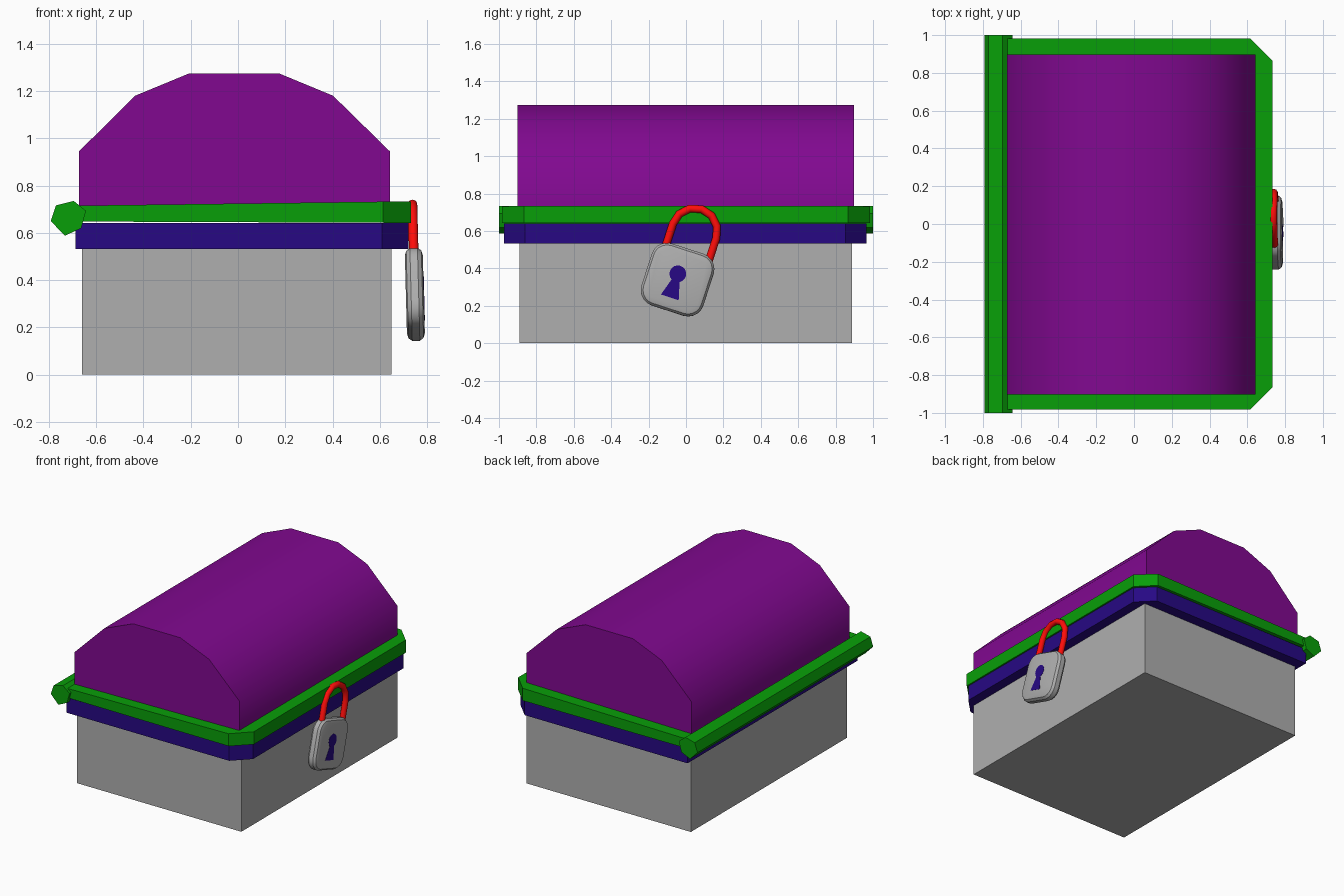
import bpy, bmesh
from math import sin, cos, pi, radians
from mathutils import Matrix, Vector

if "Cube" in bpy.data.objects:
    bpy.data.objects.remove(bpy.data.objects["Cube"])


def material(name, rgb):
    m = bpy.data.materials.new(name)
    m.diffuse_color = (*rgb, 1)
    m.use_nodes = True
    m.node_tree.nodes["Principled BSDF"].inputs["Base Color"].default_value = m.diffuse_color
    return m


purple = material("purple", (0.22, 0.0027, 0.28))
green = material("green", (0.0025, 0.345, 0.0025))
blue = material("blue", (0.02, 0.0026, 0.23))
red = material("red", (1.0, 0.004, 0.003))
grey = material("grey", (0.427, 0.427, 0.427))


def loft(name, rings, mat, smooth=None):
    """Skin a list of equal-length point rings and cap both ends."""
    bm = bmesh.new()
    vs = [[bm.verts.new(p) for p in ring] for ring in rings]
    n = len(rings[0])
    for a, b in zip(vs, vs[1:]):
        for i in range(n):
            j = (i + 1) % n
            bm.faces.new((a[i], a[j], b[j], b[i]))
    bm.faces.new(vs[0])
    bm.faces.new(vs[-1])
    bmesh.ops.recalc_face_normals(bm, faces=bm.faces)
    me = bpy.data.meshes.new(name)
    bm.to_mesh(me)
    bm.free()
    ob = bpy.data.objects.new(name, me)
    bpy.context.collection.objects.link(ob)
    me.materials.append(mat)
    if smooth:
        bpy.ops.object.select_all(action='DESELECT')
        ob.select_set(True)
        bpy.context.view_layer.objects.active = ob
        bpy.ops.object.shade_smooth_by_angle(angle=radians(smooth))
    return ob


def along_y(name, profile, y0, y1, mat, smooth=None):
    return loft(name, [[(x, y, z) for x, z in profile] for y in (y0, y1)], mat, smooth)


# chest body
box = [(-0.66, -0.89), (0.65, -0.89), (0.65, 0.887), (-0.66, 0.887)]
loft("chest_body", [[(x, y, z) for x, y in box] for z in (0, 0.6)], grey)

# domed lid
dome = [(-0.672, 0.68), (-0.672, 0.945), (-0.435, 1.18), (-0.205, 1.275),
        (0.172, 1.275), (0.402, 1.18), (0.642, 0.945), (0.642, 0.68)]
along_y("lid", dome, -0.902, 0.897, purple, 60)


# rims with clipped front corners
def rim_outline(x0, x1, y0, y1, c):
    return [(x0, y0), (x1 - c, y0), (x1, y0 + c), (x1, y1 - c), (x1 - c, y1), (x0, y1)]


low = rim_outline(-0.688, 0.722, -0.972, 0.965, 0.112)
loft("lower_rim", [[(x, y, z) for x, y in low] for z in (0.532, 0.641)], blue)
up = rim_outline(-0.688, 0.732, -0.983, 0.983, 0.118)
loft("upper_rim", [[(x, y, z + s * (x + 0.688)) for x, y in up]
                   for z, s in ((0.648, -0.004), (0.715, 0.013))], green)

# hinge rod
hexagon = [(-0.792, 0.65), (-0.77, 0.716), (-0.695, 0.735),
           (-0.643, 0.693), (-0.663, 0.62), (-0.732, 0.588)]
along_y("hinge_rod", hexagon, -1, 1, green)

# padlock frame: local x = right, y = up, z = outward from the chest
t, lean = radians(18), radians(1.5)
place = (Matrix.Translation((0.748, -0.045, 0.34)) @ Matrix.Rotation(-lean, 4, 'Y')
         @ Matrix.Rotation(-t, 4, 'X')
         @ Matrix(((0, 0, 1, 0), (1, 0, 0, 0), (0, 1, 0, 0), (0, 0, 0, 1))))


def rounded_square(half, r, z):
    pts = []
    for k in range(4):
        a0 = k * pi / 2
        cx = (half - r) * (1 if k in (0, 3) else -1)
        cy = (half - r) * (1 if k in (0, 1) else -1)
        for i in range(6):
            a = a0 + i * pi / 10
            pts.append((cx + r * cos(a), cy + r * sin(a), z))
    return pts


# padlock body
sections = [(0.142, -0.038), (0.162, -0.032), (0.174, -0.016),
            (0.174, 0.016), (0.162, 0.032), (0.142, 0.038)]
lock = loft("padlock_body", [rounded_square(h, h - 0.088, z) for h, z in sections], grey, 30)
lock.matrix_world = place

# keyhole
hole = [(-0.008 + 0.045 * cos(a), 0.029 + 0.045 * sin(a))
        for a in [radians(-60 + 300 * i / 14) for i in range(15)]]
hole += [(-0.06, -0.104), (0.04, -0.104)]
key = loft("keyhole", [[(x, y, z) for x, y in hole] for z in (0.03, 0.0395)], blue)
key.matrix_world = place

# shackle
mid, arm = 0.006, 0.122
path = [(mid - arm, 0.12)] + [(mid - arm * cos(pi * i / 6), 0.276 + arm * sin(pi * i / 6))
                              for i in range(7)] + [(mid + arm, 0.12)]
rings = []
for i, p in enumerate(path):
    d = Vector(path[min(i + 1, len(path) - 1)]) - Vector(path[max(i - 1, 0)])
    d.normalize()
    rings.append([(p[0] - d.y * 0.021 * cos(a), p[1] + d.x * 0.021 * cos(a), 0.021 * sin(a))
                  for a in [2 * pi * k / 10 for k in range(10)]])
shackle = loft("padlock_shackle", rings, red, 60)
shackle.matrix_world = place
